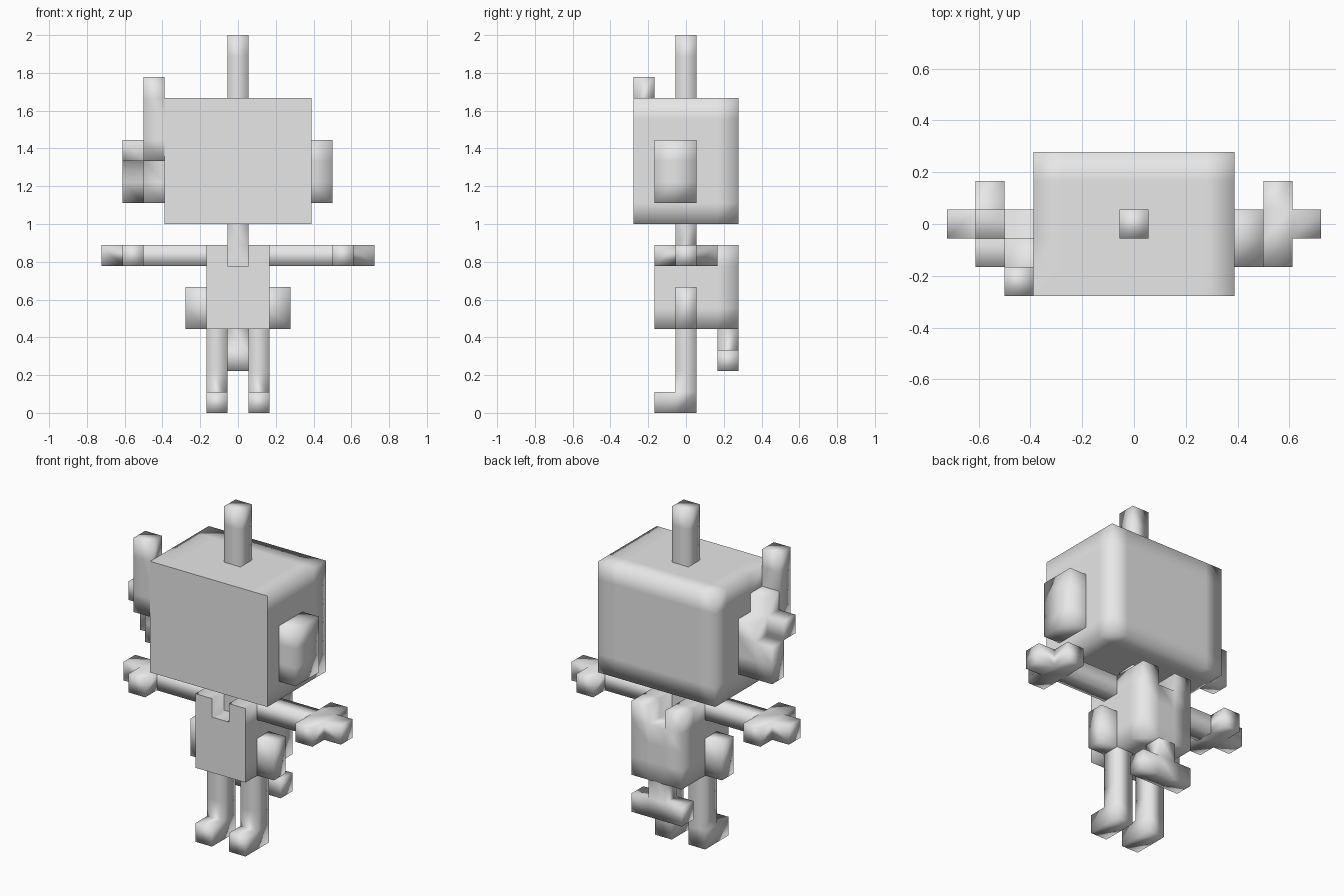
import bpy, bmesh
from itertools import product

if "Cube" in bpy.data.objects:
    bpy.data.objects.remove(bpy.data.objects["Cube"])

U = 1 / 9  # size of one block

grey = bpy.data.materials.new("light grey")
grey.diffuse_color = (0.8, 0.8, 0.8, 1)
grey.use_nodes = True
grey.node_tree.nodes["Principled BSDF"].inputs["Base Color"].default_value = grey.diffuse_color


def cells(*boxes):
    """Unit blocks (by lower corner) filling boxes given as x0, x1, y0, y1, z0, z1."""
    out = set()
    for x0, x1, y0, y1, z0, z1 in boxes:
        for i, j, k in product(range(int(x1 - x0)), range(int(y1 - y0)), range(int(z1 - z0))):
            out.add((x0 + i, y0 + j, z0 + k))
    return out


def mirror(part):
    return {(-x - 1, y, z) for x, y, z in part}


parts = {}
# Head, antenna and neck
parts["head"] = cells((-3.5, 3.5, -2.5, 2.5, 9, 15))
parts["antenna"] = cells((-.5, .5, -.5, .5, 15, 18))
parts["neck"] = cells((-.5, .5, -.5, .5, 7, 9))
# Plain ear on one side, stepped ear with knob and horn on the other
parts["right_ear"] = cells((3.5, 4.5, -1.5, .5, 10, 13))
parts["left_ear"] = cells((-4.5, -3.5, -1.5, .5, 10, 13), (-4.5, -3.5, -1.5, -.5, 13, 14),
                          (-5.5, -4.5, -.5, .5, 10, 12), (-5.5, -4.5, -1.5, -.5, 12, 13))
parts["horn"] = cells((-4.5, -3.5, -2.5, -1.5, 12, 16))
# Torso with a groove between the shoulders
parts["torso"] = cells((-1.5, 1.5, -1.5, 2.5, 4, 8)) - cells((-.5, .5, -1.5, 2.5, 7, 8))
# Tail with crossbar
parts["tail"] = cells((-.5, .5, 1.5, 2.5, 3, 4), (-1.5, 1.5, 1.5, 2.5, 2, 3))
# Paired limbs
pairs = {
    "arm": cells((1.5, 4.5, -.5, .5, 7, 8)),
    "hand": cells((4.5, 5.5, -1.5, 1.5, 7, 8), (5.5, 6.5, -.5, .5, 7, 8)),
    "hip_pod": cells((1.5, 2.5, -.5, .5, 4, 6)),
    "leg": cells((.5, 1.5, -.5, .5, 0, 4), (.5, 1.5, -1.5, -.5, 0, 1)),
}
for name, part in pairs.items():
    parts["right_" + name] = part
    parts["left_" + name] = mirror(part)

filled = set().union(*parts.values())


def build(name, part, flat_front=False):
    """Skin the outside of a part, leaving out faces hidden against other blocks."""
    bm = bmesh.new()
    verts = {}

    def vert(p):
        if p not in verts:
            verts[p] = bm.verts.new([c * U for c in p])
        return verts[p]

    for cell in sorted(part):
        for a, side in product(range(3), (0, 1)):
            near = list(cell)
            near[a] += 1 if side else -1
            if tuple(near) in filled:
                continue
            ring = []
            for db, dc in ((0, 0), (1, 0), (1, 1), (0, 1)):
                p = list(cell)
                p[a] += side
                p[(a + 1) % 3] += db
                p[(a + 2) % 3] += dc
                ring.append(vert(tuple(p)))
            bm.faces.new(ring if side else ring[::-1]).smooth = True
    bm.normal_update()
    # Crisp border around a flat front panel
    if flat_front:
        for e in bm.edges:
            if sum(f.normal.y < -.9 for f in e.link_faces) == 1:
                e.smooth = False
    mesh = bpy.data.meshes.new(name)
    bm.to_mesh(mesh)
    bm.free()
    mesh.materials.append(grey)
    bpy.context.collection.objects.link(bpy.data.objects.new(name, mesh))


for name, part in parts.items():
    build(name, part, name in ("head", "torso"))
